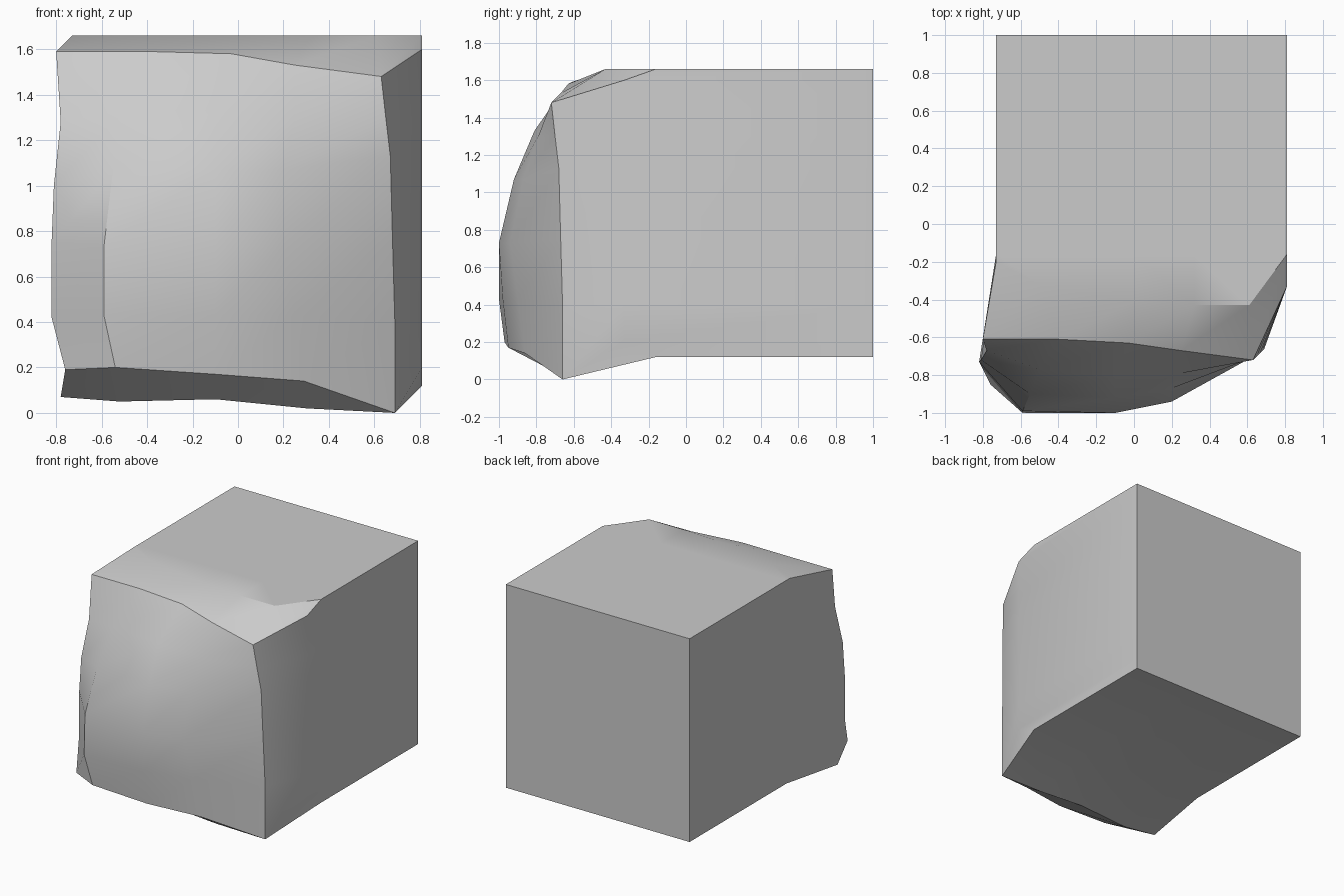
import bpy
import bmesh
from math import radians

default = bpy.data.objects.get("Cube")
if default:
    bpy.data.objects.remove(default, do_unlink=True)

LEFT, RIGHT, BACK, COLLAR = -0.73, 0.81, 1.0, -0.16
BOTTOM, TOP = 0.12, 1.66

# Weathered front, as cross rows from the underside up to the top ledge
underside = [(-.78, -.7, .07), (-.52, -.72, .05), (-.1, -.7, .06), (.3, -.68, .02), (.69, -.66, 0)]
lower_lip = [(-.76, -.85, .19), (-.54, -.97, .2), (-.1, -.95, .17), (.29, -.86, .14), (.69, -.66, 0)]
low_belly = [(-.82, -.73, .42), (-.59, -1, .43), (-.1, -.98, .43), (.25, -.9, .43), (.69, -.66, .4)]
mid_belly = [(-.82, -.73, .75), (-.59, -.99, .73), (-.1, -1, .73), (.2, -.94, .73), (.68, -.67, .75)]
high_belly = [(-.81, -.72, 1), (-.55, -.9, 1.07), (-.1, -.92, 1.07), (.2, -.87, 1.07), (.67, -.68, 1.13)]
brow = [(-.78, -.67, 1.28), (-.5, -.77, 1.33), (-.1, -.81, 1.33), (.25, -.79, 1.3), (.65, -.7, 1.3)]
upper_lip = [(-.8, -.61, 1.59), (-.4, -.61, 1.59), (-.03, -.63, 1.58), (.25, -.67, 1.53), (.63, -.72, 1.48)]
ledge = [(-.73, -.2, TOP), (-.5, -.32, TOP), (0, -.41, TOP), (.32, -.43, TOP), (.61, -.43, TOP)]
rows = [underside, lower_lip, low_belly, mid_belly, high_belly, brow, upper_lip, ledge]
last_row, last_col = len(rows) - 1, len(underside) - 1


def collar_point(row, col):
    """Where a rim point meets the straight sides of the block."""
    x, y, z = rows[row][col]
    if col == 0:
        x = LEFT
    elif col == last_col:
        x = RIGHT
    if row == 0:
        z = BOTTOM
    elif row == last_row:
        z = TOP
    depth = COLLAR
    if col == last_col and 0 < row < last_row:
        depth = -0.33
        z = max(z, BOTTOM + 0.08)
        if row == last_row - 1:
            z = 1.6
    return x, depth, z


bm = bmesh.new()
front = [[bm.verts.new(p) for p in row] for row in rows]
for lower, upper in zip(front, front[1:]):
    for c in range(last_col):
        bm.faces.new((lower[c], lower[c + 1], upper[c + 1], upper[c]))

# Rim walked anticlockwise, then carried back to the collar and the rear face
rim = [(0, c) for c in range(last_col)]
rim += [(r, last_col) for r in range(last_row)]
rim += [(last_row, c) for c in range(last_col, 0, -1)]
rim += [(r, 0) for r in range(last_row, 0, -1)]
rim_ring = [front[r][c] for r, c in rim]
collar_ring = [bm.verts.new(collar_point(r, c)) for r, c in rim]
rear_ring = [bm.verts.new((v.co.x, BACK, v.co.z)) for v in collar_ring]
for near, far in ((rim_ring, collar_ring), (collar_ring, rear_ring)):
    for i in range(len(rim)):
        k = (i + 1) % len(rim)
        bm.faces.new((near[i], far[i], far[k], near[k]))
bm.faces.new(rear_ring)

bmesh.ops.remove_doubles(bm, verts=bm.verts[:], dist=0.001)
bmesh.ops.recalc_face_normals(bm, faces=bm.faces[:])

mesh = bpy.data.meshes.new("stone_block")
bm.to_mesh(mesh)
bm.free()
block = bpy.data.objects.new("stone_block", mesh)
bpy.context.collection.objects.link(block)

# Plain grey stone
stone = bpy.data.materials.new("stone_grey")
stone.use_nodes = True
grey = (0.6, 0.6, 0.6, 1)
stone.diffuse_color = grey
stone.node_tree.nodes["Principled BSDF"].inputs["Base Color"].default_value = grey
mesh.materials.append(stone)

bpy.ops.object.select_all(action='DESELECT')
block.select_set(True)
bpy.context.view_layer.objects.active = block
bpy.ops.object.shade_smooth_by_angle(angle=radians(30))
